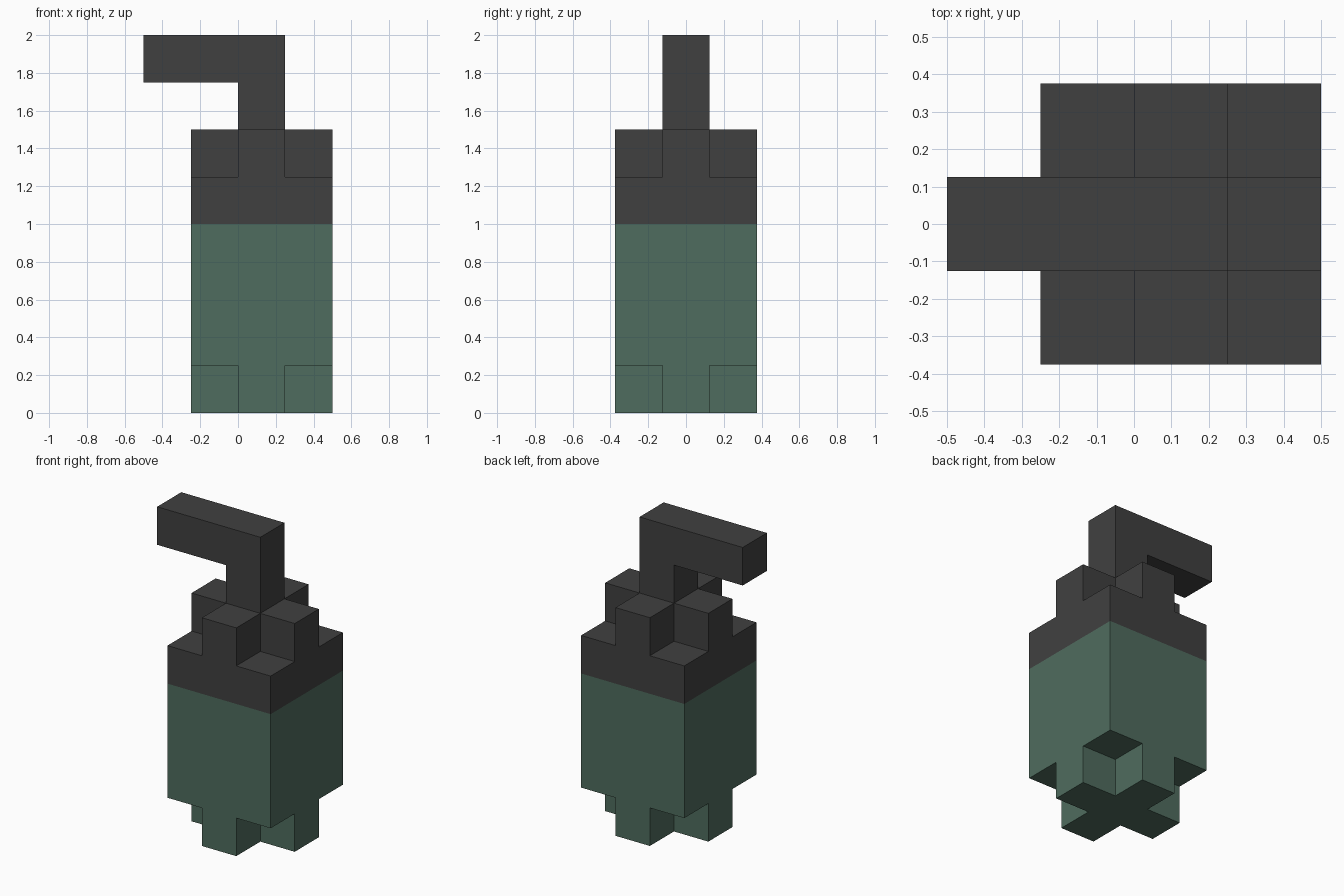
import bpy
import bmesh
from mathutils import Matrix, Vector

cube = bpy.data.objects.get("Cube")
if cube:
    bpy.data.objects.remove(cube, do_unlink=True)

U = 0.25            # block unit
CX = U / 2          # x of the vertical axis


def make_material(name, rgb):
    mat = bpy.data.materials.new(name)
    mat.use_nodes = True
    colour = (*rgb, 1.0)
    mat.diffuse_color = colour
    mat.node_tree.nodes["Principled BSDF"].inputs["Base Color"].default_value = colour
    return mat


def block(width, z0, z1):
    """Square upright block on the vertical axis."""
    bm = bmesh.new()
    place = Matrix.Translation((CX, 0, (z0 + z1) / 2))
    size = Matrix.Diagonal((width, width, z1 - z0, 1))
    bmesh.ops.create_cube(bm, size=1, matrix=place @ size)
    return bm


def cut(bm, point, normal):
    geom = bm.verts[:] + bm.edges[:] + bm.faces[:]
    bmesh.ops.bisect_plane(bm, geom=geom, plane_co=point, plane_no=normal)


def facing(bm, direction):
    bm.normal_update()
    return [f for f in bm.faces if f.normal.dot(Vector(direction)) > 0.9]


def pull(bm, faces, offset):
    """Extrude faces, leaving nothing inside."""
    result = bmesh.ops.extrude_face_region(bm, geom=faces)["geom"]
    verts = [g for g in result if isinstance(g, bmesh.types.BMVert)]
    bmesh.ops.translate(bm, verts=verts, vec=offset)
    leftover = [f for f in faces if f.is_valid]
    if leftover:
        bmesh.ops.delete(bm, geom=leftover, context='FACES_ONLY')


def finish(bm, name, mat):
    bmesh.ops.dissolve_limit(bm, angle_limit=0.01, verts=bm.verts[:], edges=bm.edges[:])
    mesh = bpy.data.meshes.new(name)
    bm.to_mesh(mesh)
    bm.free()
    mesh.materials.append(mat)
    bpy.context.collection.objects.link(bpy.data.objects.new(name, mesh))


def on_axis(face):
    c = face.calc_center_median()
    return abs(c.x - CX) < U / 2 and abs(c.y) < U / 2


def stepped_block(z0, z1, side):
    """Block with a cross-shaped step on one end (side +1 top, -1 bottom), open at the other."""
    bm = block(3 * U, z0, z1)
    for s in (-1, 1):
        cut(bm, (CX + s * U / 2, 0, 0), (1, 0, 0))
        cut(bm, (0, s * U / 2, 0), (0, 1, 0))
    cross = []
    for f in facing(bm, (0, 0, side)):
        c = f.calc_center_median()
        if min(abs(c.x - CX), abs(c.y)) < U / 2:
            cross.append(f)
    pull(bm, cross, (0, 0, side * U))
    bmesh.ops.delete(bm, geom=facing(bm, (0, 0, -side)), context='FACES_ONLY')
    return bm


green = make_material("muted green", (0.078, 0.150, 0.112))
grey = make_material("dark grey", (0.051, 0.051, 0.051))

# Green body with a cross-shaped foot
finish(stepped_block(U, 4 * U, -1), "canister_body", green)

# Grey cap with a cross-shaped crown, open where the handle joins
bm = stepped_block(4 * U, 5 * U, 1)
seat = [f for f in facing(bm, (0, 0, 1)) if on_axis(f)]
bmesh.ops.delete(bm, geom=seat, context='FACES_ONLY')
finish(bm, "cap", grey)

# Upright post with a lever reaching to the right
bm = block(U, 6 * U, 8 * U)
cut(bm, (0, 0, 7 * U), (0, 0, 1))
upper = [f for f in facing(bm, (-1, 0, 0)) if f.calc_center_median().z > 7 * U]
pull(bm, upper, (-2 * U, 0, 0))
base = [f for f in facing(bm, (0, 0, -1)) if f.calc_center_median().z < 6.5 * U]
bmesh.ops.delete(bm, geom=base, context='FACES_ONLY')
finish(bm, "handle", grey)
